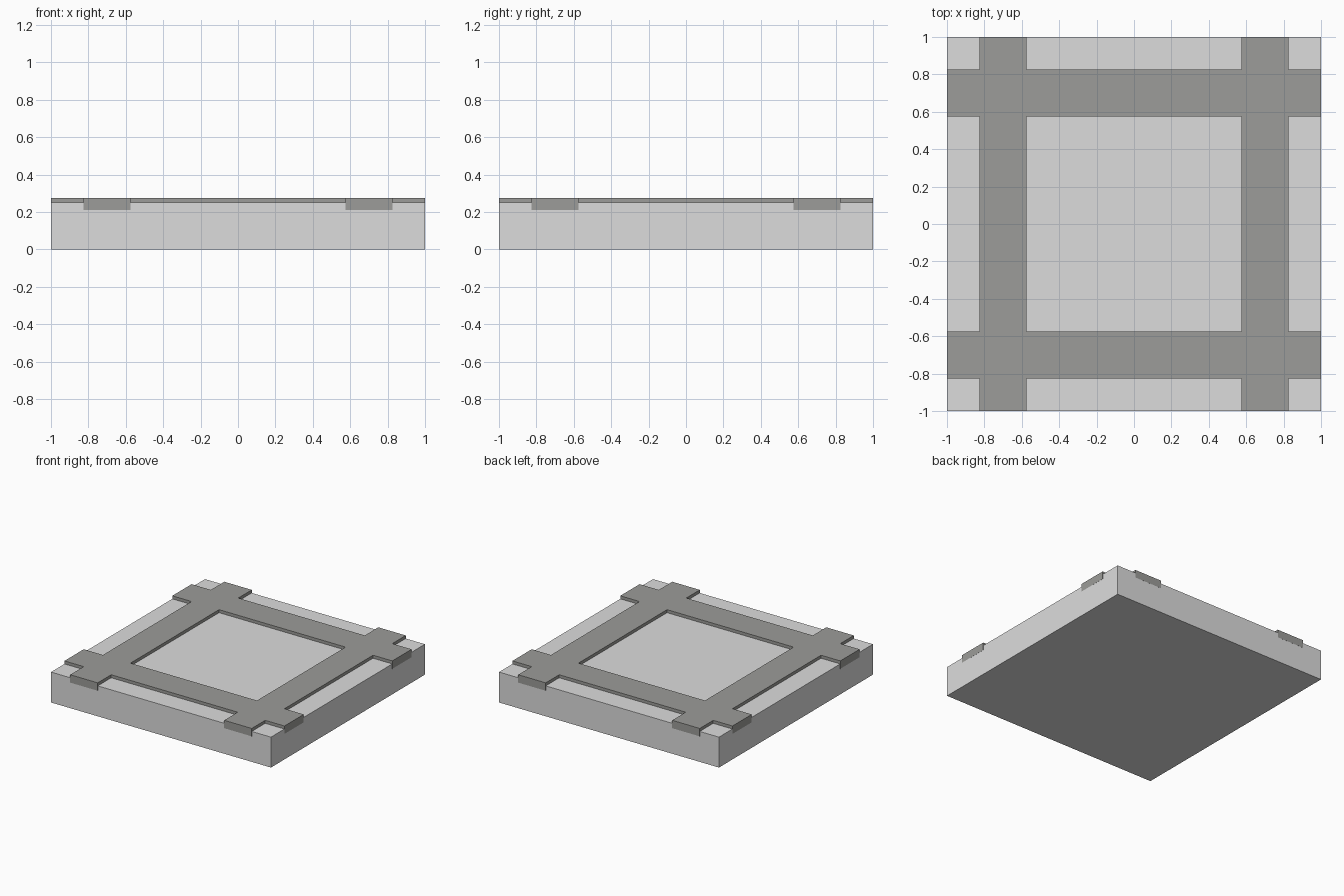
import bpy
import bmesh

if "Cube" in bpy.data.objects:
    bpy.data.objects.remove(bpy.data.objects["Cube"])


def material(name, rgb):
    m = bpy.data.materials.new(name)
    m.diffuse_color = (*rgb, 1.0)
    m.use_nodes = True
    m.node_tree.nodes["Principled BSDF"].inputs["Base Color"].default_value = m.diffuse_color
    return m


def finish(bm, name, mat):
    bmesh.ops.recalc_face_normals(bm, faces=bm.faces)
    me = bpy.data.meshes.new(name)
    bm.to_mesh(me)
    bm.free()
    me.materials.append(mat)
    ob = bpy.data.objects.new(name, me)
    bpy.context.collection.objects.link(ob)
    return ob


light_grey = material("light grey", (0.72, 0.72, 0.72))
dark_grey = material("dark grey", (0.333, 0.333, 0.319))

# Square base slab, a hair inside the frame ends so they stay visible
bm = bmesh.new()
bmesh.ops.create_cube(bm, size=1)
for v in bm.verts:
    v.co.x *= 1.999
    v.co.y *= 1.999
    v.co.z = 0.25 * (v.co.z + 0.5)
finish(bm, "base_slab", light_grey)

# Crossing bands set into the slab: fill the odd rows and columns of a grid
lines = [-1, -0.825, -0.575, 0.575, 0.825, 1]
bottom, top = 0.21, 0.275
bm = bmesh.new()
grid = [[bm.verts.new((x, y, bottom)) for y in lines] for x in lines]
for i in range(5):
    for j in range(5):
        if i % 2 or j % 2:
            bm.faces.new((grid[i][j], grid[i + 1][j],
                          grid[i + 1][j + 1], grid[i][j + 1]))
bmesh.ops.delete(bm, geom=[v for v in bm.verts if not v.link_faces], context='VERTS')
lower = bm.faces[:]
result = bmesh.ops.extrude_face_region(bm, geom=lower, use_keep_orig=True)
for v in result["geom"]:
    if isinstance(v, bmesh.types.BMVert):
        v.co.z = top
finish(bm, "crossing_bands", dark_grey)
